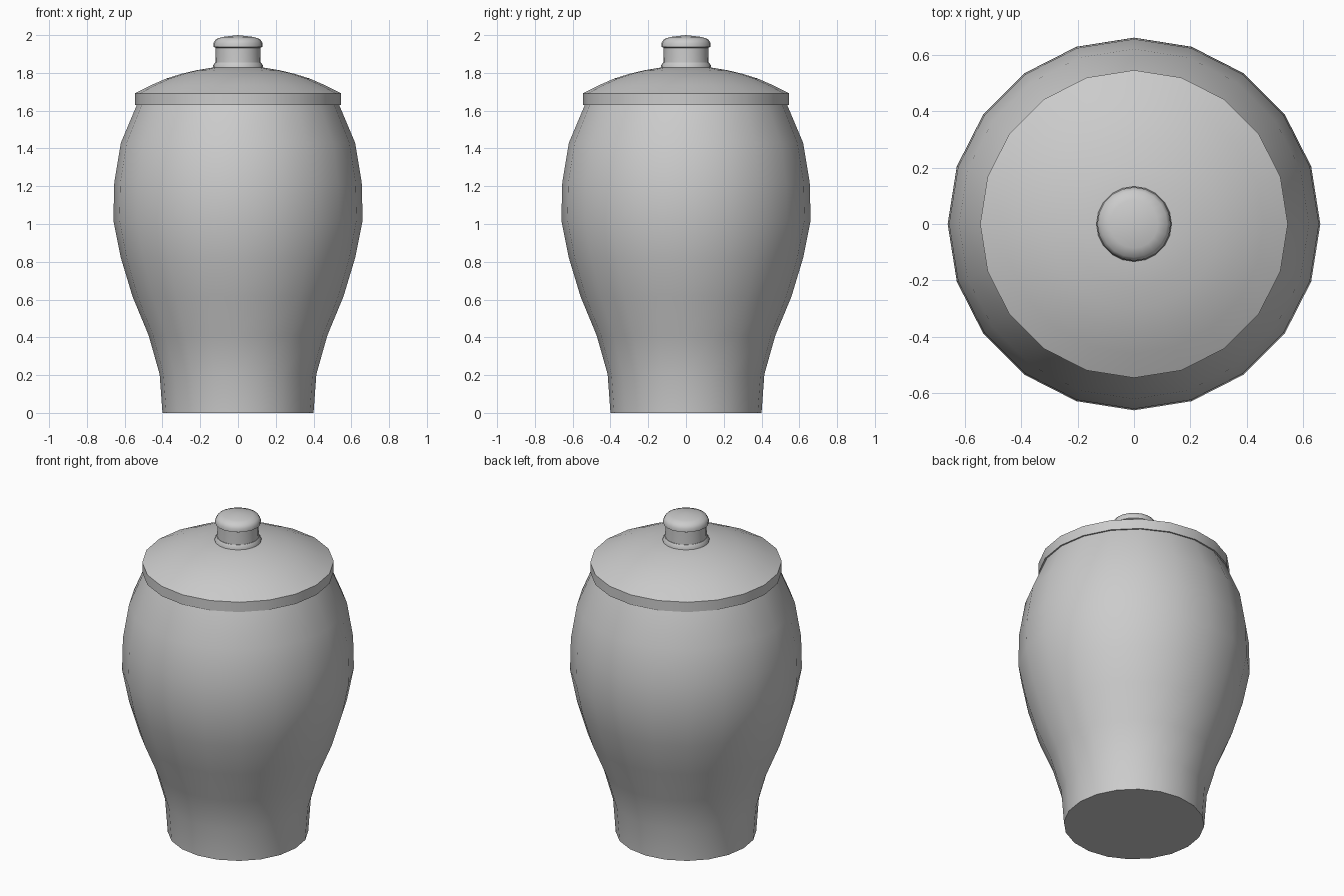
import bpy, bmesh, math

if "Cube" in bpy.data.objects:
    bpy.data.objects.remove(bpy.data.objects["Cube"])

SIDES = 20


def lathe(name, profile, angle=35):
    """Revolve (radius, z) points around z; radius 0 makes a pole, open ends are capped."""
    bm = bmesh.new()
    rings = []
    for r, z in profile:
        if r == 0:
            rings.append([bm.verts.new((0, 0, z))] * SIDES)
        else:
            rings.append([bm.verts.new((r * math.cos(a), r * math.sin(a), z))
                          for a in (2 * math.pi * i / SIDES for i in range(SIDES))])
    for low, high in zip(rings, rings[1:]):
        for i in range(SIDES):
            j = (i + 1) % SIDES
            corners = dict.fromkeys((low[i], low[j], high[j], high[i]))
            bm.faces.new(list(corners))
    if profile[0][0]:
        bm.faces.new(rings[0][::-1])
    if profile[-1][0]:
        bm.faces.new(rings[-1])
    bmesh.ops.recalc_face_normals(bm, faces=bm.faces)
    mesh = bpy.data.meshes.new(name)
    bm.to_mesh(mesh)
    bm.free()
    obj = bpy.data.objects.new(name, mesh)
    bpy.context.collection.objects.link(obj)
    bpy.ops.object.select_all(action='DESELECT')
    obj.select_set(True)
    bpy.context.view_layer.objects.active = obj
    bpy.ops.object.shade_smooth_by_angle(angle=math.radians(angle))
    return obj


# Shouldered jar body
lathe("jar_body", [(0.40, 0), (0.415, 0.205), (0.473, 0.41), (0.558, 0.615),
                   (0.62, 0.82), (0.66, 1.02), (0.655, 1.22), (0.62, 1.43),
                   (0.535, 1.632)])

# Domed lid with a straight rim
lathe("lid", [(0.545, 1.63), (0.545, 1.692), (0.46, 1.735), (0.38, 1.77),
              (0.30, 1.795), (0.22, 1.814), (0.13, 1.829), (0, 1.83)])

# Knob: foot collar, neck and rounded cap
lathe("knob_collar", [(0.133, 1.82), (0.133, 1.838), (0.122, 1.855)])
lathe("knob_neck", [(0.12, 1.83), (0.118, 1.89), (0.118, 1.94)])
lathe("knob_cap", [(0.118, 1.932), (0.13, 1.938), (0.13, 1.958), (0.118, 1.978),
                   (0.085, 1.99), (0, 2.0)], 50)
